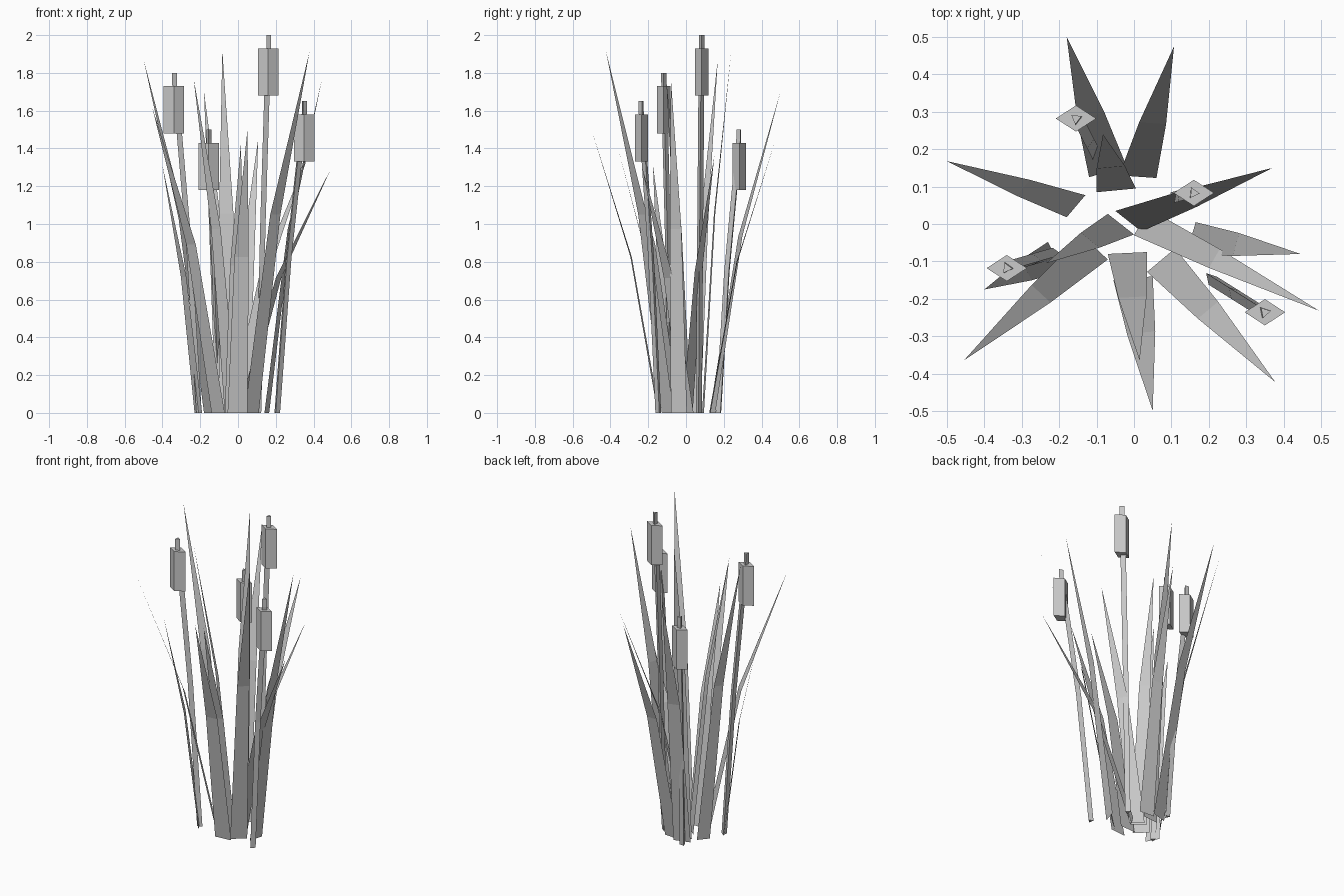
import bpy, math
from mathutils import Vector

if "Cube" in bpy.data.objects:
    bpy.data.objects.remove(bpy.data.objects["Cube"])


def make(name, verts, faces):
    mesh = bpy.data.meshes.new(name)
    mesh.from_pydata(verts, [], faces)
    ob = bpy.data.objects.new(name, mesh)
    bpy.context.collection.objects.link(ob)
    return ob


def tube(name, rings):
    """Closed low-poly tube through a list of equal-sized rings."""
    n = len(rings[0])
    verts = [v for r in rings for v in r]
    faces = [tuple(reversed(range(n))),
             tuple(range(len(verts) - n, len(verts)))]
    for k in range(len(rings) - 1):
        for i in range(n):
            j = (i + 1) % n
            faces.append((k * n + i, k * n + j, (k + 1) * n + j, (k + 1) * n + i))
    return make(name, verts, faces)


def ring(c, n, rx, ry, turn=0.0):
    return [(c[0] + rx * math.cos(turn + math.tau * i / n),
             c[1] + ry * math.sin(turn + math.tau * i / n), c[2]) for i in range(n)]


def blade(name, a, b, tip):
    """Flat leaf: wide base edge, narrower bent middle edge, pointed tip."""
    a, b, t = Vector((*a, 0)), Vector((*b, 0)), Vector(tip)
    c = (a + b) / 2
    mid = c.lerp(t, 0.41)
    mid.z = t.z * 0.55
    half = (b - a) * 0.36
    make(name, [a, b, mid + half, mid - half, t], [(0, 1, 2, 3), (3, 2, 4)])


# Leaves: base edge ends, tip
leaves = [
    ((-.12, .125), (-.02, .155), (-.18, .5, 1.7)),
    ((-.04, .13), (.06, .123), (.107, .475, 1.45)),
    ((-.10, .085), (.005, .095), (-.083, .24, 1.92)),
    ((-.18, .018), (-.13, .077), (-.5, .168, 1.87)),
    ((-.05, .035), (.02, -.02), (.37, .15, 1.36)),
    ((.165, .005), (.14, -.08), (.445, -.08, 1.77)),
    ((0, -.03), (.04, .04), (.495, -.232, 1.3)),
    ((.035, -.128), (.11, -.065), (.378, -.423, 1.91)),
    ((-.055, -.15), (.05, -.14), (.05, -.5, 1.5)),
    ((-.07, -.08), (.035, -.075), (.015, -.365, 1.42)),
    ((-.07, -.095), (-.14, -.03), (-.455, -.365, 1.62)),
    ((-.23, -.048), (-.19, -.125), (-.4, -.175, 1.31)),
    ((-.07, .027), (0, -.028), (-.235, -.105, 1.77)),
]
for i, (a, b, t) in enumerate(leaves):
    blade(f"leaf_{i + 1}", a, b, t)

# Stalks with seed heads: base, top, triangle turn
stalks = [
    ((-.10, .175, 0), (-.155, .282, 1.5), 0.4),
    ((.105, .068, 0), (.16, .083, 2.0), 2.0),
    ((-.21, -.08, 0), (-.34, -.118, 1.8), 2.0),
    ((.205, -.145, 0), (.35, -.236, 1.65), 0.2),
]
for i, (base, top, turn) in enumerate(stalks):
    base, top = Vector(base), Vector(top)
    mid = base.lerp(top, 0.42)
    mid.z = top.z * 0.5
    low = mid.lerp(top, 0.68)
    low.z = top.z - 0.30
    straight = Vector((top.x, top.y, top.z - 0.05))
    tube(f"stalk_{i + 1}", [ring(p, 3, r, r, turn) for p, r in
                            ((base, .018), (mid, .018), (low, .018), (straight, .016), (top, .016))])
    tube(f"seed_head_{i + 1}", [ring((top.x, top.y, top.z - d), 4, .054, .035)
                                for d in (.32, .07)])
